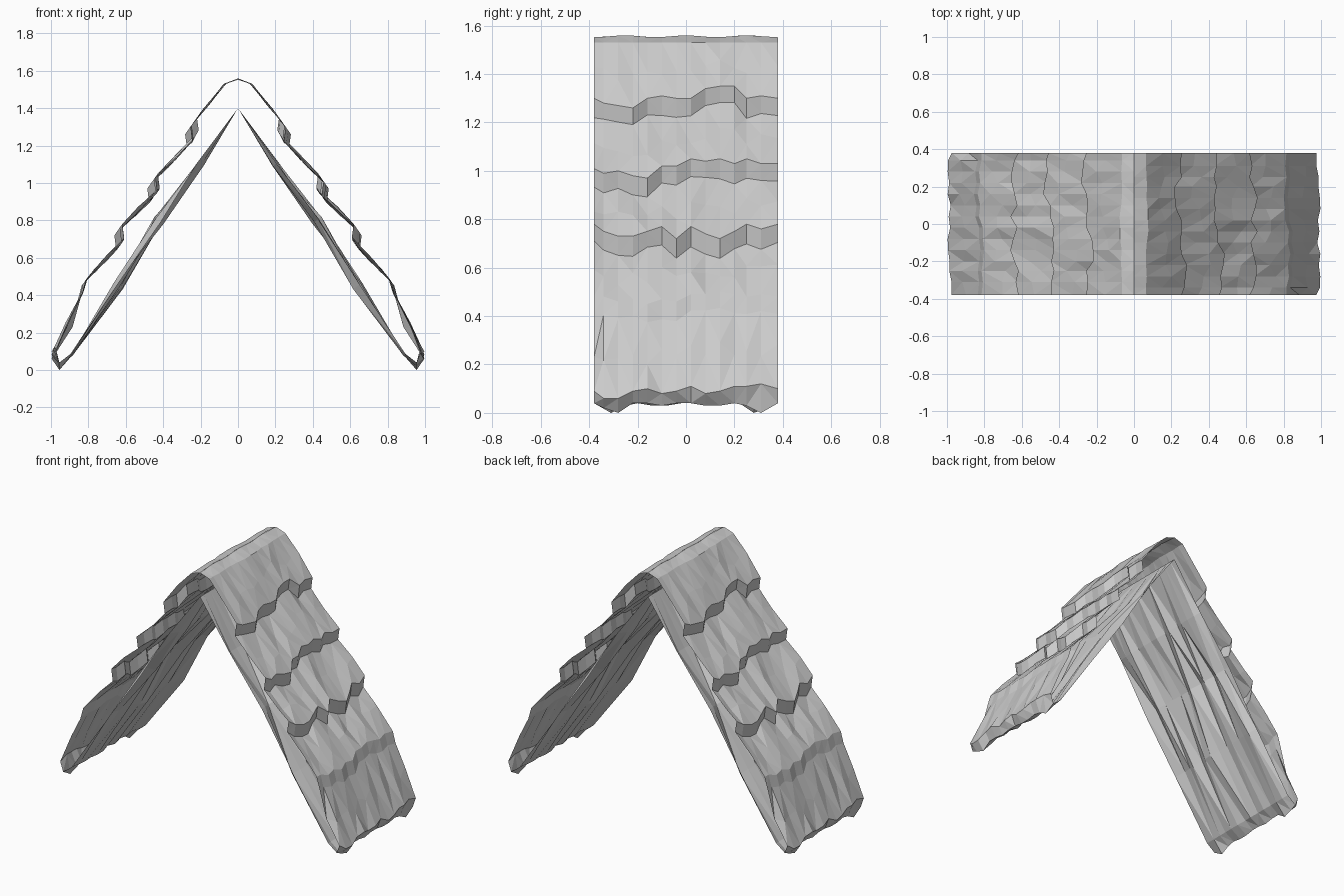
import bpy, bmesh, math, random
from mathutils import Vector

random.seed(4)
cube = bpy.data.objects.get("Cube")
if cube:
    bpy.data.objects.remove(cube)

grey = bpy.data.materials.new("roof_grey")
grey.use_nodes = True
GREY = (0.6, 0.6, 0.6, 1)
grey.diffuse_color = GREY
grey.node_tree.nodes["Principled BSDF"].inputs["Base Color"].default_value = GREY

# Column positions along the ridge
COLS = [-.38, -.34, -.28, -.22, -.16, -.10, -.04, .02, .08, .14, .20, .25, .31, .38]
N = len(COLS)

# Each tile course: lip centre (x, z), step inward, wavy lip height offsets in hundredths
COURSES = [
    (.255, 1.30, -.01, [0, -2, -3, -4, 0, 1, 0, 0, 4, 5, 5, 0, 1, 0]),
    (.450, 1.02, -.01, [-1, -3, -2, -4, -5, 0, 0, 3, 2, 3, 1, 3, 1, 1]),
    (.640, .75, -.01, [3, 0, -2, -2, 0, 2, -3, 2, -1, -3, 0, 3, 1, 3]),
    (.815, .48, .02, [0, 0, -2, -1, -3, -1, -2, 1, 1, 2, 1, 0, 1, 0]),
]
EAVE_TOP = [0, -3, -3, 0, 1, -1, 0, 2, -1, 0, 2, 2, 3, 1]
EAVE_LOW = [4, 2, 0, 4, 4, 3, 4, 4, 3, 3, 4, 3, 0, 4]


def between(upper, lower, wobble):
    """Row halfway between two rows, pushed in and out along the slope normal."""
    normal = Vector((.8, 0, .6))
    row = []
    for a, b in zip(upper, lower):
        push = random.uniform(-wobble, wobble)
        row.append(a.lerp(b, random.uniform(.4, .65)) + normal * push)
        row[-1].y = a.y
    return row


def build(name, rows, turn):
    """Skin a list of rows into a faceted sheet; turn gives the opposite slope."""
    bm = bmesh.new()
    grid = [[bm.verts.new(p) for p in row] for row in rows]
    for a, b in zip(grid, grid[1:]):
        for j in range(N - 1):
            bm.faces.new((a[j], b[j], b[j + 1], a[j + 1]))
    bmesh.ops.triangulate(bm, faces=bm.faces[:], quad_method='SHORT_EDGE')
    mesh = bpy.data.meshes.new(name)
    bm.to_mesh(mesh)
    bm.free()
    mesh.materials.append(grey)
    ob = bpy.data.objects.new(name, mesh)
    ob.rotation_euler.z = turn
    bpy.context.collection.objects.link(ob)


# Ridge cap and shoulder
ridge = [Vector((0, y, 1.556 + .004 * math.cos(y * 25))) for y in COLS]
shoulder = [Vector((.07 + random.uniform(-.008, .008), y, 1.53)) for y in COLS]
tiles = [ridge, shoulder]

# Overlapping tile courses, each ending in a stepped lip
for x, z, step, wave in COURSES:
    lip = [Vector((x - .007 * w, y, z + .01 * w)) for y, w in zip(COLS, wave)]
    foot = [p + Vector((step, 0, -.075 + random.uniform(-.01, .01))) for p in lip]
    tiles += [between(tiles[-1], lip, .009), lip, foot]

# Last course and rounded eave edge
eave = [Vector((.987 + random.uniform(-.012, .012), y, .09 + .01 * w))
        for y, w in zip(COLS, EAVE_TOP)]
eave_low = [Vector((.955, y, .01 * w)) for y, w in zip(COLS, EAVE_LOW)]
eave[0].x -= .02
slope = between(tiles[-1], eave, .009)
slope[0] += Vector((-.025, 0, -.015))
tiles += [slope, eave, eave_low]

# Uneven underside boards, open at both gable ends
underside = [eave_low]
for x, z, rough in [(.89, .08, .01), (.64, .45, .03), (.42, .80, .04), (.2, 1.10, .022)]:
    row = []
    for y in COLS:
        d = random.uniform(-rough, rough)
        row.append(Vector((x + .8 * d, y, z + .6 * d)))
    underside.append(row)
underside.append([Vector((0, y, 1.4)) for y in COLS])

for side, turn in (("left", 0), ("right", math.pi)):
    build(side + "_tiled_slope", tiles, turn)
    build(side + "_underside", underside, turn)
